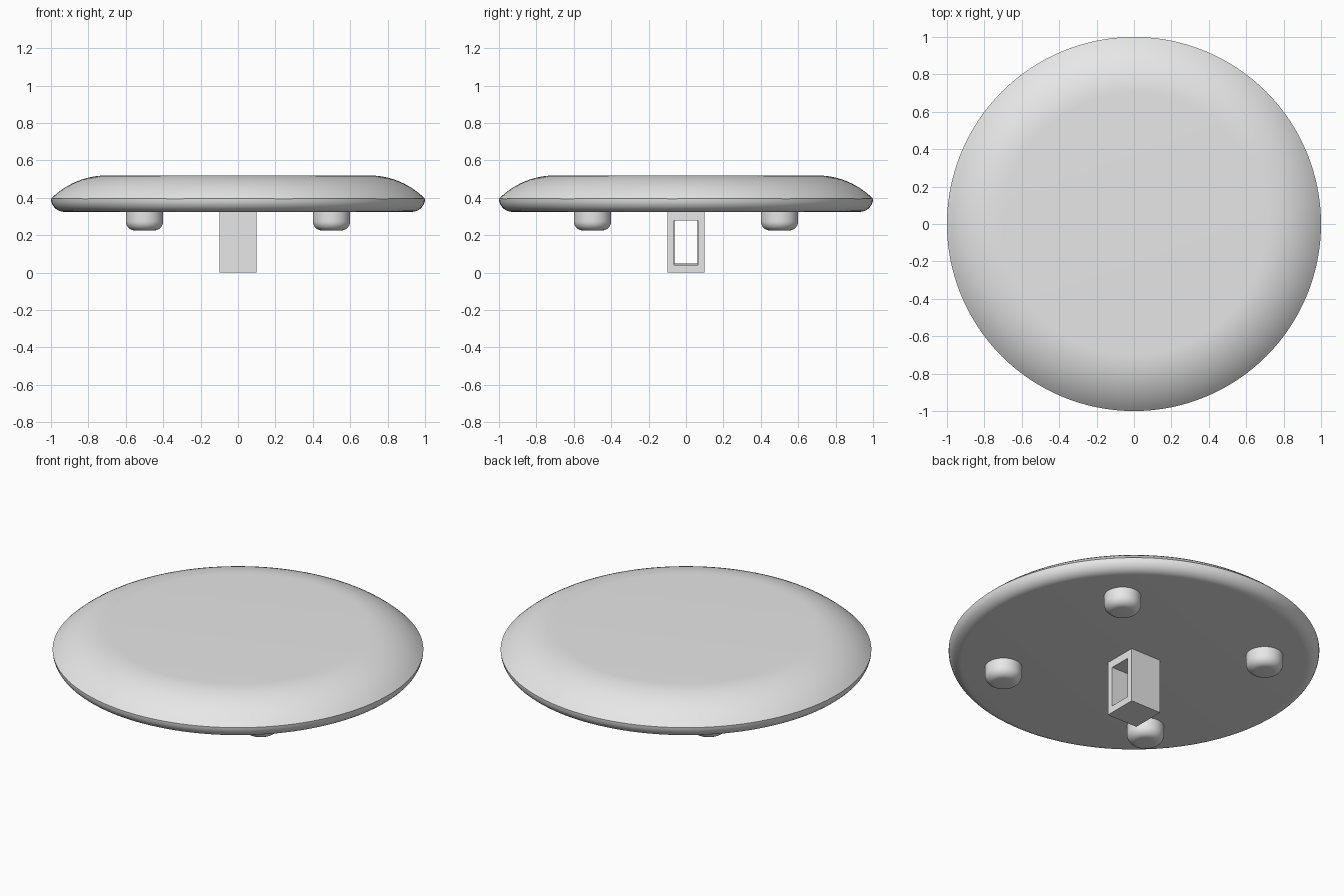
import bpy, bmesh
from math import sin, cos, pi, radians
from mathutils import Vector

cube = bpy.data.objects.get("Cube")
if cube:
    bpy.data.objects.remove(cube, do_unlink=True)

grey = bpy.data.materials.new("light_grey")
grey.use_nodes = True
grey.diffuse_color = (0.8, 0.8, 0.8, 1)
grey.node_tree.nodes["Principled BSDF"].inputs["Base Color"].default_value = (0.8, 0.8, 0.8, 1)


def finish(bm, name, smooth=True):
    """Turn a bmesh into a named, coloured object."""
    bmesh.ops.recalc_face_normals(bm, faces=bm.faces)
    mesh = bpy.data.meshes.new(name)
    bm.to_mesh(mesh)
    bm.free()
    mesh.materials.append(grey)
    ob = bpy.data.objects.new(name, mesh)
    bpy.context.collection.objects.link(ob)
    if smooth:
        bpy.ops.object.select_all(action='DESELECT')
        ob.select_set(True)
        bpy.context.view_layer.objects.active = ob
        bpy.ops.object.shade_smooth_by_angle(angle=radians(30))
    return ob


def arc(r, z, radius, start, end, steps):
    """Profile points on a circle around (r, z), angles in degrees."""
    angles = [radians(start + (end - start) * i / steps) for i in range(steps + 1)]
    return [(r + radius * cos(a), z + radius * sin(a)) for a in angles]


def lathe(name, profile, segments, centre=(0, 0)):
    """Revolve an (r, z) profile about a vertical axis."""
    bm = bmesh.new()
    verts = [bm.verts.new((r, 0, z)) for r, z in profile]
    edges = [bm.edges.new(pair) for pair in zip(verts, verts[1:])]
    bmesh.ops.spin(bm, geom=verts + edges, cent=(0, 0, 0), axis=(0, 0, 1),
                   angle=2 * pi, steps=segments)
    bmesh.ops.remove_doubles(bm, verts=bm.verts, dist=0.0005)
    bmesh.ops.translate(bm, verts=bm.verts, vec=(*centre, 0))
    return finish(bm, name)


# Round plate: flat underside, rounded lower lip, crisp rim, domed shoulder, flat top
BASE, RIM, TOP = 0.325, 0.395, 0.52
lip = arc(0.93, RIM, 0.07, -90, 0, 8)
shoulder = arc(0.7, TOP - 0.4225, 0.4225, 44.8, 90, 12)
lathe("plate", [(0, BASE)] + lip + shoulder[1:] + [(0, TOP)], 128)

# Four rounded pegs under the plate
for side, x in (("right", -0.5), ("left", 0.5)):
    for end, y in (("front", -0.5), ("back", 0.5)):
        round_foot = arc(0.05, 0.275, 0.05, -90, 0, 8)
        lathe(f"{end}_{side}_peg", [(0, 0.225)] + round_foot + [(0.1, BASE + 0.01)],
              48, (x, y))

# Central mounting loop: a square block with a slot through it from side to side
bm = bmesh.new()


def ring(x, half, low, high):
    return [bm.verts.new(Vector((x, y, z))) for y, z in
            ((-half, low), (half, low), (half, high), (-half, high))]


def join(a, b):
    for i in range(4):
        j = (i + 1) % 4
        bm.faces.new((a[i], a[j], b[j], b[i]))


outer_l, outer_r = (ring(x, 0.1, 0, BASE + 0.005) for x in (0.1, -0.1))
inner_l = ring(0.1, 0.064, 0.04, 0.28)
inner_r = ring(-0.1, 0.062, 0.05, 0.28)
join(outer_l, outer_r)
join(outer_r, inner_r)
join(inner_r, inner_l)
join(inner_l, outer_l)
finish(bm, "mounting_loop", smooth=False)
